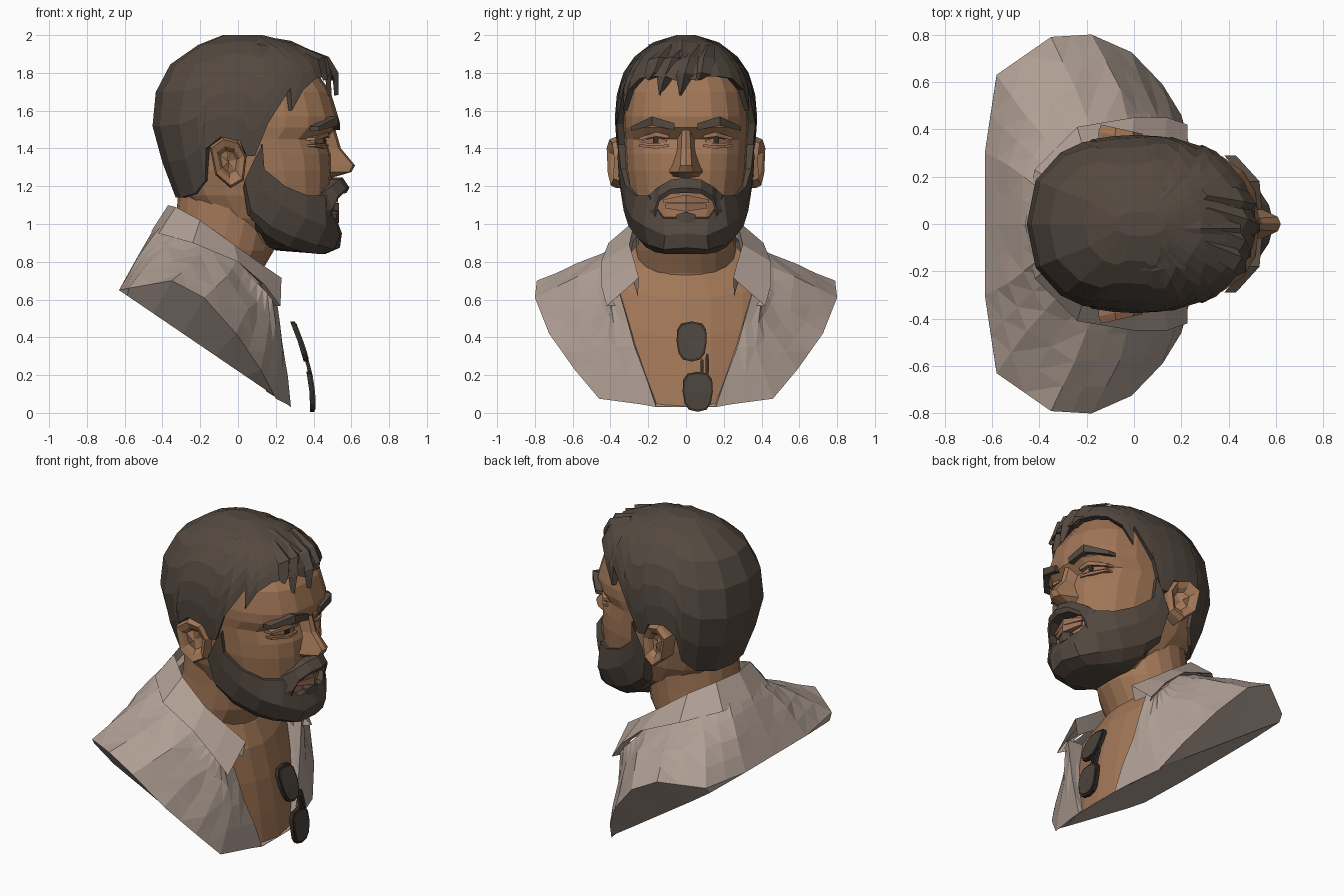
import bpy, bmesh, math, random
random.seed(4)


def material(name, rgb):
    m = bpy.data.materials.new(name)
    m.diffuse_color = (*rgb, 1)
    return m


HAIR = material("dark brown hair", (0.088, 0.066, 0.051))
SKIN = material("tan skin", (0.36, 0.185, 0.095))
LIPS = material("muted lips", (0.33, 0.165, 0.10))
SHIRT = material("stone shirt", (0.43, 0.345, 0.295))
LENS = material("smoked lens", (0.07, 0.056, 0.045))
FRAME = material("dark frame", (0.035, 0.027, 0.022))


def grid(name, rows, mat, mirror=True, jitter=0.0):
    """Skin a sheet through equal-length rows of points, mirrored over y."""
    bm = bmesh.new()
    vs = [[bm.verts.new(p) for p in r] for r in rows]
    for a, b in zip(vs, vs[1:]):
        for i in range(len(a) - 1):
            bm.faces.new((a[i], a[i + 1], b[i + 1], b[i]))
    bmesh.ops.remove_doubles(bm, verts=bm.verts, dist=0.0008)
    if jitter:
        bmesh.ops.subdivide_edges(bm, edges=bm.edges, cuts=1, use_grid_fill=True)
        for v in bm.verts:
            if not v.is_boundary and v.co.y > 0.02:
                v.co += v.normal * random.uniform(-jitter, jitter)
        bmesh.ops.triangulate(bm, faces=bm.faces)
    bmesh.ops.recalc_face_normals(bm, faces=bm.faces)
    me = bpy.data.meshes.new(name)
    bm.to_mesh(me)
    bm.free()
    me.materials.append(mat)
    ob = bpy.data.objects.new(name, me)
    bpy.context.collection.objects.link(ob)
    if mirror:
        mod = ob.modifiers.new("mirror", "MIRROR")
        mod.use_axis = (False, True, False)
        mod.merge_threshold = 0.001
    return ob


def strip(name, pts, mat, depth=0.06):
    """Box-section strip along (x, y, z, half height), closed at its end."""
    rows = [[(x, y, z + h), (x, y, z - h), (x - depth, y, z - h),
             (x - depth, y, z + h), (x, y, z + h)] for x, y, z, h in pts]
    x, y, z, h = pts[-1]
    rows.append([(x - depth / 2, y, z)] * 5)
    if pts[0][1] > 0:
        x, y, z, h = pts[0]
        rows.insert(0, [(x - depth / 2, y, z)] * 5)
    return grid(name, rows, mat)


def lerp(table, t):
    for a, b in zip(table, table[1:]):
        if t <= b[0]:
            f = max(0, (t - a[0]) / (b[0] - a[0]))
            return [p + (q - p) * f for p, q in zip(a[1:], b[1:])]
    return list(table[-1][1:])


def oval(z, xf, xb, w, t, n=2.5, s=1.0):
    """Point on a superellipse section, t = 0 at the back, pi at the front."""
    c, a = (xf + xb) / 2, (xf - xb) / 2
    co, si = math.cos(t), max(0.0, math.sin(t))
    return (c - s * a * math.copysign(abs(co) ** (2 / n), co), s * w * si ** (2 / n), z)


def loft(name, sections, mat, n=2.6, steps=10):
    rows = [[oval(*s, math.pi * i / steps, n) for i in range(steps + 1)] for s in sections]
    for k, at in ((0, 0), (-1, len(rows) + 1)):
        z, xf, xb, w = sections[k]
        rows.insert(at, [((xf + xb) / 2, 0, z)] * (steps + 1))
    return grid(name, rows, mat)


# Head and neck
loft("head", [(1.88, .36, -.25, .22), (1.7, .49, -.38, .315), (1.57, .53, -.40, .335),
              (1.51, .525, -.40, .335), (1.45, .465, -.40, .33), (1.37, .495, -.39, .325),
              (1.28, .50, -.36, .32), (1.15, .49, -.30, .30), (1.03, .49, -.2, .26),
              (.90, .44, -.1, .17)], SKIN)
loft("neck", [(1.25, .28, -.31, .26), (1.0, .22, -.33, .26), (.86, .19, -.36, .265),
              (.74, .12, -.37, .265), (.6, .08, -.36, .27)], SKIN, 2.0)

# Nose: ridge, side and base per level
grid("nose", [[(r, 0, z), (r - .012, a, z), (.44, b, z)] for r, a, b, z in
              [(.51, .02, .05, 1.52), (.545, .025, .06, 1.4), (.62, .03, .09, 1.31),
               (.60, .04, .11, 1.275), (.48, .03, .08, 1.24)]], SKIN)

# Brows, eyes, lids and lips
strip("eyebrow", [(.54, .06, 1.515, .018), (.53, .18, 1.545, .024), (.43, .29, 1.505, .012)], HAIR, .05)
strip("upper_eyelid", [(.485, .09, 1.462, .008), (.475, .16, 1.475, .012), (.41, .25, 1.45, .008)], SKIN)
strip("eye", [(.468, .1, 1.437, .006), (.46, .16, 1.442, .018), (.408, .235, 1.435, .006)], LIPS, .04)
strip("iris", [(.464, .145, 1.442, .014), (.46, .175, 1.442, .014)], FRAME, .03)
strip("lower_eyelid", [(.48, .09, 1.415, .006), (.47, .16, 1.408, .009), (.41, .25, 1.415, .006)], SKIN)
strip("upper_lip", [(.53, 0, 1.135, .02), (.49, .12, 1.12, .01)], LIPS)
strip("lower_lip", [(.535, 0, 1.088, .022), (.49, .11, 1.095, .012)], LIPS)

# Moustache: sloped from the nose base to a lower lip edge, then down the sides
grid("moustache", [[(x - .1, y, t), (x - .035, y, t), (x, y, (t + 2 * b) / 3), (x - .015, y, b), (x - .1, y, b)]
                   for x, y, t, b in [(.59, 0, 1.245, 1.165), (.57, .08, 1.235, 1.16), (.53, .14, 1.2, 1.12),
                                      (.50, .165, 1.18, 1.03), (.46, .205, 1.15, 1.03)]], HAIR)
strip("soul_patch", [(.535, 0, 1.035, .03), (.52, .05, 1.03, .02)], HAIR)
# Beard columns: cheek line, bulge, jaw edge, under the jaw
grid("beard", [
    [(.48, 0, 1.04), (.52, 0, 1.03), (.55, 0, .95), (.54, 0, .875), (.46, 0, .84), (.2, 0, .86)],
    [(.45, .12, 1.04), (.51, .12, 1.03), (.54, .11, .94), (.51, .12, .865), (.44, .1, .84), (.19, .1, .865)],
    [(.40, .17, 1.15), (.46, .2, 1.15), (.465, .22, .99), (.42, .2, .89), (.36, .16, .85), (.17, .13, .875)],
    [(.32, .22, 1.16), (.37, .265, 1.15), (.36, .285, 1.03), (.30, .26, .93), (.27, .21, .875), (.13, .17, .91)],
    [(.22, .27, 1.21), (.25, .32, 1.20), (.23, .32, 1.1), (.17, .305, .99), (.15, .26, .94), (.08, .2, .97)],
    [(.13, .3, 1.29), (.14, .345, 1.29), (.12, .345, 1.2), (.07, .33, 1.07), (.06, .3, 1.04), (.04, .22, 1.06)],
    [(.12, .32, 1.42), (.13, .36, 1.42), (.09, .362, 1.35), (.035, .355, 1.23), (.03, .32, 1.2), (.02, .26, 1.18)],
], HAIR)

# Hair cap: hairline height per angle, rising to the crown
shape = [(1.14, .36, -.33, .29), (1.25, .4, -.375, .325), (1.4, .44, -.425, .365),
         (1.55, .49, -.46, .378), (1.7, .525, -.435, .365), (1.8, .505, -.395, .332),
         (1.88, .45, -.33, .28), (1.96, .29, -.19, .18), (2.0, .13, -.08, .05)]
line = [(0, 1.14), (25, 1.14), (50, 1.16), (65, 1.23), (70, 1.4), (80, 1.46), (90, 1.44), (93, 1.36),
        (98, 1.36), (104, 1.53), (115, 1.72), (119, 1.6), (125, 1.71), (138, 1.77), (152, 1.78),
        (166, 1.78), (173, 1.76), (180, 1.77)]
cols = []
for deg, zb in line:
    t, col = math.radians(deg), []
    for f, s in [(0, .9), (0, 1), (.22, 1), (.44, 1), (.65, 1), (.82, 1), (.94, 1), (1, 1), (1, 0)]:
        z = zb + (2 - zb) * f
        col.append(oval(z, *lerp(shape, z), t, 2.4, s))
    cols.append(col)
grid("hair_cap", cols, HAIR)

# Fringe locks: root y, tip y, tip height
for i, (y0, y1, zt) in enumerate([(.0, -.14, 1.68), (.07, -.03, 1.68), (-.08, -.2, 1.76), (.12, .07, 1.76)]):
    ym = (y0 + y1) / 2
    xt = .54 - abs(y1) * .35
    grid(f"fringe_lock_{i + 1}", [
        [(x - .02, y - w, z), (x + r, y, z + r), (x - .02, y + w, z)] for x, y, z, w, r in
        [(.30, y0, 1.94, .03, .01), (.47 - abs(ym) * .2, ym, 1.87, .06, .015),
         (xt - .01, (ym + y1) / 2, 1.79, .05, .012), (xt, y1, zt, .004, .003)]], HAIR, False)

# Swept top layer of hair
grid("top_hair_layer", [[(x, -.2 * w, z - .05), (x, -.02, z), (x, .16 * w, z - .035)] for x, z, w in
                        [(-.24, 1.92, .3), (-.12, 1.98, .9), (.1, 1.999, 1), (.28, 1.97, .8), (.45, 1.89, .5)]],
     HAIR, False)

# Ears: rim outline, flared outward with a sunken middle
outline = [(-.15, 1.41), (-.08, 1.46), (0, 1.44), (.045, 1.36), (.03, 1.23), (-.04, 1.19), (-.12, 1.26)]
outline.append(outline[0])
rings = []
for s, y in [(1.0, .30), (1.0, .37), (.9, .40), (.62, .385), (.45, .36), (0, .36)]:
    rings.append([(-.05 + (x + .05) * s, y - (x + .05) * .2 * (y > .3), 1.33 + (z - 1.33) * s)
                  for x, z in outline])
grid("ear", rings, SKIN)

# Bare chest: front x, height, width and how fast it falls away sideways
grid("chest", [[(x - d * k, y * w, z + d * k * .6) for y, d in ((0, 0), (.13, .015), (.3, .07), (.42, .13))]
               for x, z, w, k in [(.06, .80, .55, 1.6), (.125, .72, .75, 1.3), (.18, .6, 1, 1),
                                  (.23, .4, 1, 1), (.262, .2, 1, 1), (.28, .035, 1, 1)]], SKIN)

# Shirt: columns from the back centre to the front edge (collar, middle, rim)
shirt = [[(-.42, 0, 1.02), (-.53, 0, .83), (-.63, 0, .65)],
         [(-.40, .15, 1.0), (-.53, .25, .82), (-.63, .3, .65)],
         [(-.30, .28, .95), (-.45, .45, .81), (-.58, .63, .66)],
         [(-.15, .33, .90), (-.25, .58, .79), (-.35, .79, .70)],
         [(0, .36, .82), (-.06, .57, .72), (-.18, .80, .61)],
         [(.07, .39, .72), (.05, .55, .55), (-.01, .725, .42)],
         [(.13, .40, .66), (.155, .46, .42), (.12, .59, .23)],
         [(.18, .40, .61), (.22, .37, .35), (.20, .46, .075)],
         [(.20, .35, .63), (.24, .27, .35), (.28, .16, .035)],
         [(.09, .35, .64), (.17, .27, .37), (.23, .16, .08)]]
grid("shirt", shirt, SHIRT, jitter=.006)
# Lower walls taper from the rim to a flat slanted base
rim = [c[2] for c in shirt[:9]] + [(.28, 0, .03)]
foot = [(-.63, 0), (-.63, .3), (-.585, .60), (-.45, .60), (-.29, .565), (-.12, .53), (.04, .495),
        (.20, .455), (.28, .16), (.28, 0)]
base = [(x, y, .65 - (x + .63) * .68) for x, y in foot]
grid("shirt_underside", [rim, base, [(x, 0, z) for x, y, z in base]], SHIRT)

# Folded collar: inner stand, fold, outer edge, tucked lip
fold = [(-.37, 0, 1.10), (-.33, .17, 1.09), (-.20, .27, 1.02), (-.02, .30, .89), (.12, .27, .79), (.23, .25, .715)]
edge = [(-.46, 0, .96), (-.42, .23, .95), (-.24, .41, .90), (0, .45, .80), (.14, .45, .68), (.225, .42, .565)]
grid("collar", [[(x - .02, y * 1.02, z - .1) for x, y, z in fold], fold, edge,
                [(x * .82, y * .86, z + .005) for x, y, z in edge]], SHIRT)

# Hanging sunglasses, bent along a curve
bend = [(0, .40), (.1, .398), (.22, .38), (.35, .345), (.48, .295)]


def plate(name, cy, cz, ry, rz, off, thick, mat):
    rows = []
    for s, d in [(0, 0), (1, 0), (1, thick), (0, thick)]:
        row = []
        for i in range(13):
            a = math.tau * i / 12
            c, q = math.cos(a), math.sin(a)
            y = cy + s * ry * math.copysign(abs(c) ** .65, c) * (1 + .1 * q)
            z = cz + s * rz * math.copysign(abs(q) ** .75, q)
            row.append((lerp(bend, z)[0] + off - d, y, z))
        rows.append(row)
    grid(name, rows, mat, False)


for n, cy, cz in (("upper", .03, .378), ("lower", .062, .112)):
    plate(n + "_glasses_rim", cy, cz, .08, .106, .006, .024, FRAME)
    plate(n + "_lens", cy, cz, .07, .094, .012, .03, LENS)
for n, cy, rz in (("bridge", .085, .045), ("brow_bar", .112, .075)):
    plate("glasses_" + n, cy, .24, .009, rz, .01, .02, FRAME)
